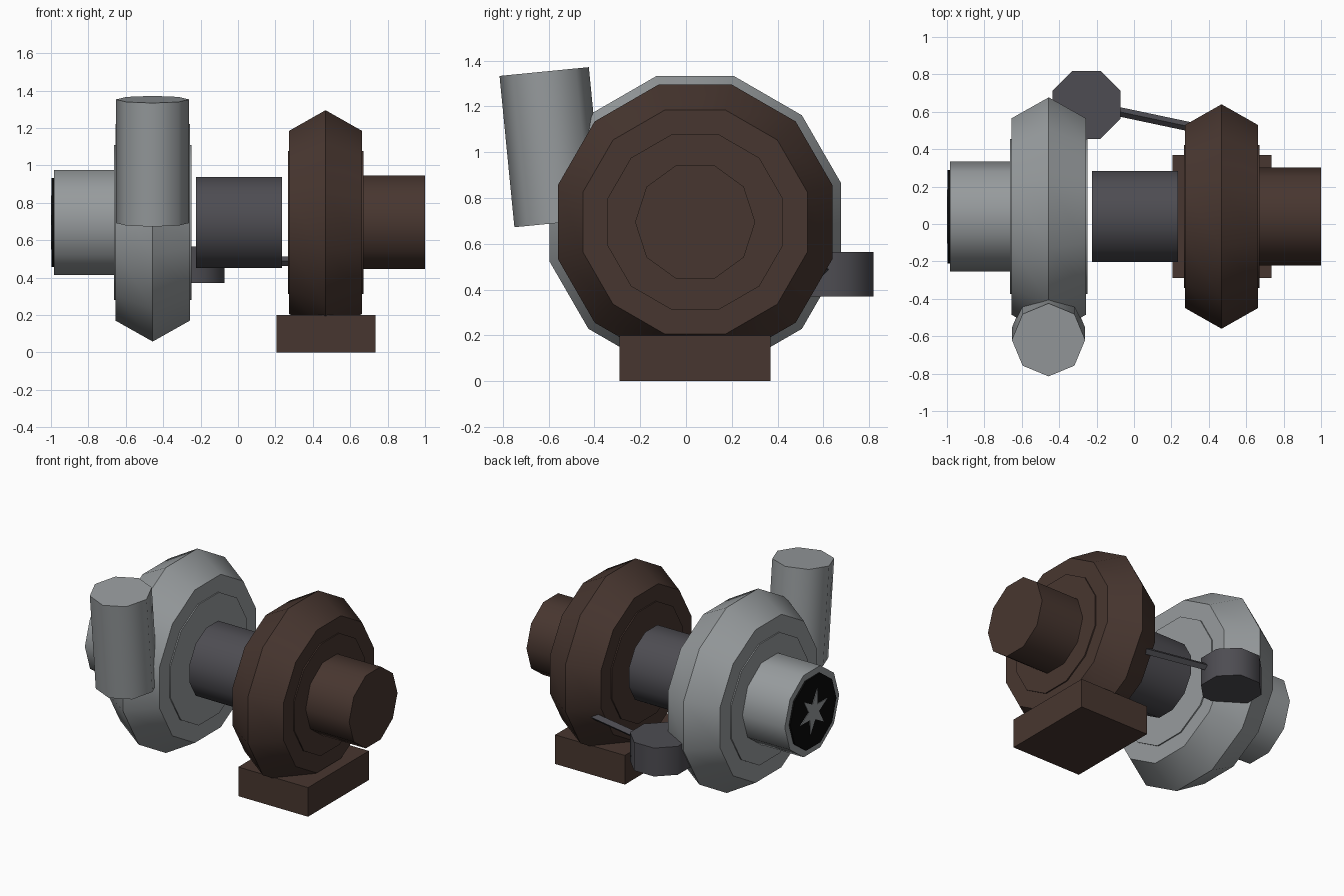
import bpy, bmesh
from math import pi, cos, sin, radians
from mathutils import Vector

cube = bpy.data.objects.get("Cube")
if cube:
    bpy.data.objects.remove(cube, do_unlink=True)


def material(name, rgb):
    m = bpy.data.materials.new(name)
    m.use_nodes = True
    m.diffuse_color = (*rgb, 1)
    bsdf = next(n for n in m.node_tree.nodes if n.type == "BSDF_PRINCIPLED")
    bsdf.inputs["Base Color"].default_value = (*rgb, 1)
    return m


GREY = material("cast_aluminium", (0.31, 0.33, 0.34))
BROWN = material("rusty_iron", (0.064, 0.037, 0.029))
DARK = material("gunmetal", (0.075, 0.073, 0.084))
BLACK = material("intake_black", (0.003, 0.003, 0.003))

AXIS_Y, AXIS_Z = 0.04, 0.695
ALONG_X = (0, pi / 2, 0)


def finish(bm, name, mat, loc, rot, smooth=True):
    bmesh.ops.recalc_face_normals(bm, faces=bm.faces)
    mesh = bpy.data.meshes.new(name)
    bm.to_mesh(mesh)
    bm.free()
    mesh.materials.append(mat)
    ob = bpy.data.objects.new(name, mesh)
    bpy.context.collection.objects.link(ob)
    ob.location, ob.rotation_euler = loc, rot
    if smooth:
        bpy.ops.object.select_all(action="DESELECT")
        ob.select_set(True)
        bpy.context.view_layer.objects.active = ob
        bpy.ops.object.shade_smooth_by_angle(angle=radians(47))
    return ob


def turned(name, profile, sides, mat, loc, rot=ALONG_X, phase=0, notch=1, smooth=True):
    """Capped solid of (radius, height) rings; notch shrinks every second point."""
    bm = bmesh.new()
    rings = []
    for r, h in profile:
        ring = []
        for i in range(sides):
            a = phase + 2 * pi * i / sides
            k = r * (notch if i % 2 else 1)
            ring.append(bm.verts.new((k * cos(a), k * sin(a), h)))
        rings.append(ring)
    for low, high in zip(rings, rings[1:]):
        for i in range(sides):
            j = (i + 1) % sides
            bm.faces.new((low[i], low[j], high[j], high[i]))
    bm.faces.new(rings[0])
    bm.faces.new(rings[-1])
    return finish(bm, name, mat, loc, rot, smooth)


def shaft(name, x0, x1, r, sides, mat, **kw):
    """Cylinder on the main axis, from x0 to x1."""
    half = (x1 - x0) / 2
    return turned(name, [(r, -half), (r, half)], sides, mat,
                  ((x0 + x1) / 2, AXIS_Y, AXIS_Z), phase=pi / sides, **kw)


def housing(name, x, peak, rim, plate, half, mat):
    """Ridged twelve-sided casing with a raised round plate on both faces."""
    s = 1 / cos(pi / 12)
    turned(name + "_housing", [(rim * s, -half), (peak * s, 0), (rim * s, half)], 12,
           mat, (x, AXIS_Y, AXIS_Z), phase=pi / 12)
    shaft(name + "_face_plate", x - half - 0.008, x + half + 0.008, plate * s, 12, mat)


# Main casings and the bearing section between them
housing("compressor", -0.456, 0.637, 0.525, 0.415, 0.199, GREY)
housing("turbine", 0.468, 0.6, 0.49, 0.383, 0.194, BROWN)
shaft("bearing_housing", -0.225, 0.235, 0.252, 12, DARK)

# Pipes on the main axis
shaft("intake_pipe", -0.985, -0.6, 0.295, 10, GREY)
shaft("exhaust_pipe", 0.6, 1.0, 0.2625, 10, BROWN)

# Intake opening with the impeller showing
shaft("intake_opening", -0.996, -0.98, 0.25, 10, BLACK)
shaft("impeller", -1.0, -0.994, 0.15, 12, GREY, notch=0.38, smooth=False)

# Compressor outlet, leaning forward
turned("outlet_pipe", [(0.196, -0.332), (0.196, 0.332)], 8, GREY,
       (-0.457, -0.587, 1.022), rot=(0.098, 0, 0))

# Wastegate actuator and its rod
turned("actuator", [(0.197, 0.37), (0.197, 0.565)], 8, DARK,
       (-0.255, 0.637, 0), rot=(0, 0, 0), phase=pi / 8)
start, end = Vector((-0.15, 0.615, 0.488)), Vector((0.36, 0.507, 0.488))
rod = end - start
turned("actuator_rod", [(0.025, 0), (0.025, rod.length)], 4, DARK, start,
       rot=rod.to_track_quat("Z", "Y").to_euler(), smooth=False)

# Mounting foot under the turbine
bm = bmesh.new()
bmesh.ops.create_cube(bm, size=1)
bmesh.ops.scale(bm, vec=(0.53, 0.66, 0.2), verts=bm.verts)
finish(bm, "mounting_foot", BROWN, (0.47, AXIS_Y, 0.1), (0, 0, 0), smooth=False)
